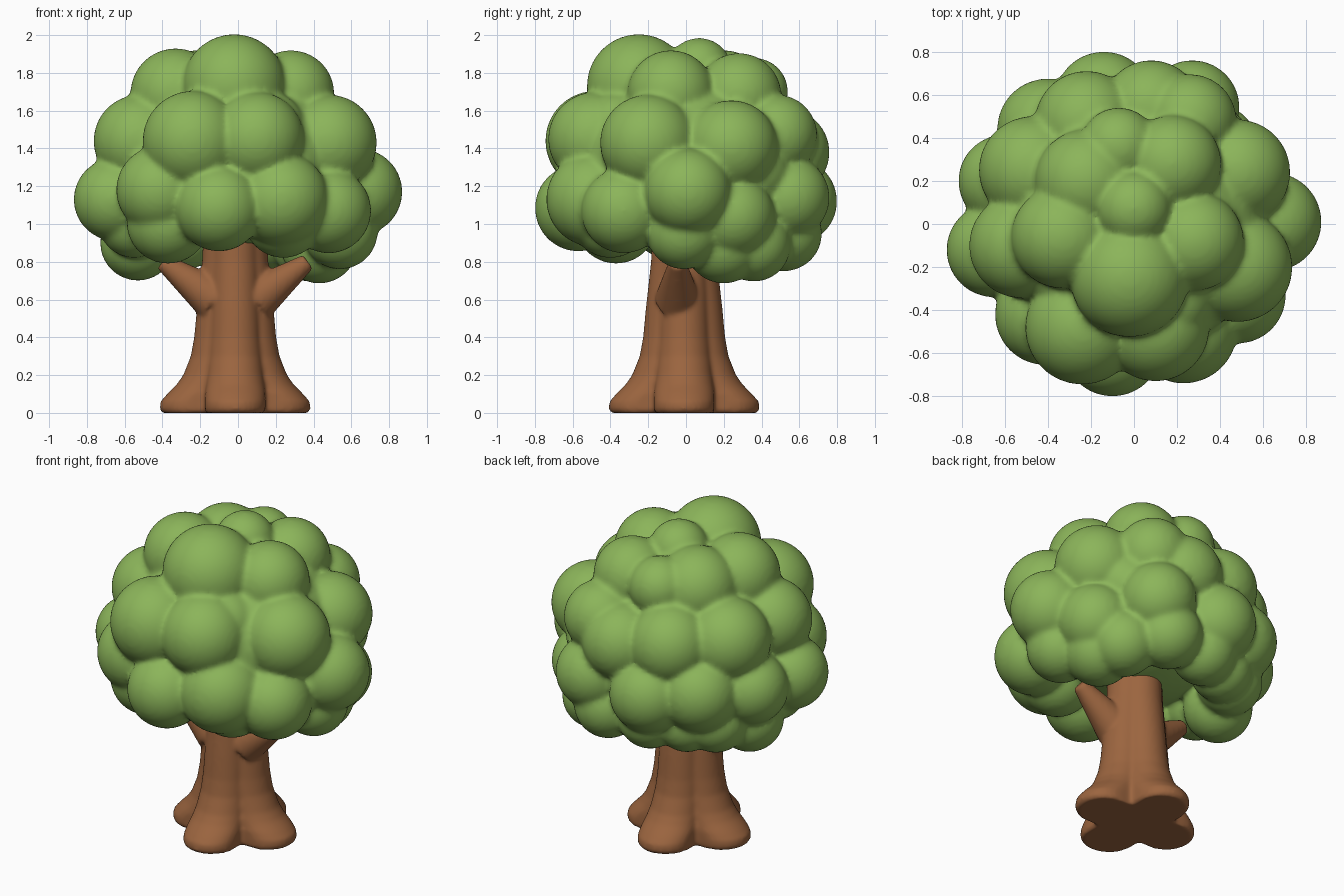
import bpy, bmesh
from math import sin, cos, sqrt, pi
from mathutils import Vector, Matrix

cube = bpy.data.objects.get("Cube")
if cube:
    bpy.data.objects.remove(cube, do_unlink=True)


def material(name, rgb):
    m = bpy.data.materials.new(name)
    m.use_nodes = True
    m.diffuse_color = (*rgb, 1)
    m.node_tree.nodes["Principled BSDF"].inputs["Base Color"].default_value = (*rgb, 1)
    return m


def fused_object(name, bm, mat, voxel, smooth_steps):
    """Merge overlapping volumes into one softly blended skin."""
    mesh = bpy.data.meshes.new(name)
    bm.to_mesh(mesh)
    bm.free()
    obj = bpy.data.objects.new(name, mesh)
    bpy.context.collection.objects.link(obj)
    mesh.materials.append(mat)
    remesh = obj.modifiers.new("Fuse", 'REMESH')
    remesh.mode = 'VOXEL'
    remesh.voxel_size = voxel
    remesh.use_smooth_shade = True
    soften = obj.modifiers.new("Soften", 'SMOOTH')
    soften.factor = 0.5
    soften.iterations = smooth_steps
    mesh.shade_smooth()


def add_ball(bm, x, y, z, r):
    bmesh.ops.create_icosphere(bm, subdivisions=4, radius=r,
                               matrix=Matrix.Translation((x, y, z)))


def add_loft(bm, rings):
    loops = [[bm.verts.new(p) for p in ring] for ring in rings]
    for a, b in zip(loops, loops[1:]):
        n = len(a)
        for i in range(n):
            j = (i + 1) % n
            bm.faces.new((a[i], a[j], b[j], b[i]))
    bm.faces.new(loops[0][::-1])
    bm.faces.new(loops[-1])


def lobed_ring(z, reach, half_width, n=96):
    """Clover outline: four rounded root lobes along the axes."""
    ring = []
    c = reach - half_width
    for i in range(n):
        t = 2 * pi * i / n
        a = abs((t + pi / 4) % (pi / 2) - pi / 4)
        if half_width * cos(a) < c * sin(a):
            r = half_width / sin(a)
        else:
            r = c * cos(a) + sqrt(half_width ** 2 - (c * sin(a)) ** 2)
        ring.append((r * cos(t) - 0.015, r * sin(t) - 0.01, z))
    return ring


def add_branch(bm, start, end, r0, r1):
    start, end = Vector(start), Vector(end)
    d = end - start
    bmesh.ops.create_cone(bm, cap_ends=True, segments=32, radius1=r0, radius2=r1,
                          depth=d.length,
                          matrix=Matrix.Translation((start + end) / 2)
                          @ d.to_track_quat('Z', 'Y').to_matrix().to_4x4())


bark = material("bark brown", (0.33, 0.13, 0.05))
leaf = material("leaf green", (0.26, 0.46, 0.102))

# Trunk with four flared roots and two short side branches
bm = bmesh.new()
profile = [(0, .385, .155), (.02, .4, .16), (.06, .395, .16), (.1, .36, .16),
           (.15, .31, .155), (.2, .275, .15), (.3, .235, .142), (.4, .217, .135),
           (.55, .203, .13), (.8, .175, .125), (1.15, .16, .12)]
add_loft(bm, [lobed_ring(*p) for p in profile])
for side in (-1, 1):
    x = -0.015
    add_branch(bm, (x + side * .11, -.045, .6), (x + side * .385, -.045, .8), .12, .045)
fused_object("trunk", bm, bark, 0.012, 6)

# Leaf clumps, listed by tier as x, y, z, radius
crown = [(-.02, -.25, 1.73, .275), (0, .07, 1.81, .175), (-.33, -.06, 1.69, .24),
         (-.22, .2, 1.68, .24), (.28, -.08, 1.69, .23), (.18, .28, 1.68, .225),
         (-.07, .36, 1.7, .18)]
middle = [(-.24, -.48, 1.44, .265), (.1, -.48, 1.45, .25), (.16, -.36, 1.5, .2),
          (.48, -.2, 1.43, .255), (.48, .24, 1.41, .245), (.36, .36, 1.28, .19),
          (.26, .48, 1.47, .215), (.08, .53, 1.38, .23), (-.22, .47, 1.42, .24),
          (-.47, .25, 1.43, .25), (-.52, -.1, 1.44, .245)]
lower = [(-.41, -.42, 1.18, .235), (-.1, -.57, 1.085, .23), (.23, -.49, 1.13, .25),
         (.48, -.33, 1.07, .225), (.64, .01, 1.17, .23), (.5, .25, 1.04, .22),
         (.27, .54, 1.14, .22), (-.14, .57, 1.12, .23), (-.4, .44, 1.15, .235),
         (-.6, .2, 1.14, .215), (-.65, -.12, 1.13, .22)]
skirt = [(.54, -.01, .96, .2), (.43, .2, .89, .205), (.38, .36, .89, .195),
         (.18, .52, .95, .2), (-.1, .5, .94, .19), (-.3, .42, .93, .18),
         (-.44, .33, .94, .19), (-.53, .12, .9, .2), (-.55, -.1, 1.01, .19),
         (-.37, -.37, 1.01, .22), (.24, -.4, 1.03, .21)]
bm = bmesh.new()
for clump in crown + middle + lower + skirt:
    add_ball(bm, *clump)
# Solid heart that closes the gaps between clumps
bmesh.ops.create_icosphere(bm, subdivisions=4, radius=1,
                           matrix=Matrix.Translation((0, 0, 1.34))
                           @ Matrix.Diagonal((.63, .6, .46, 1)))
fused_object("foliage", bm, leaf, 0.016, 8)
